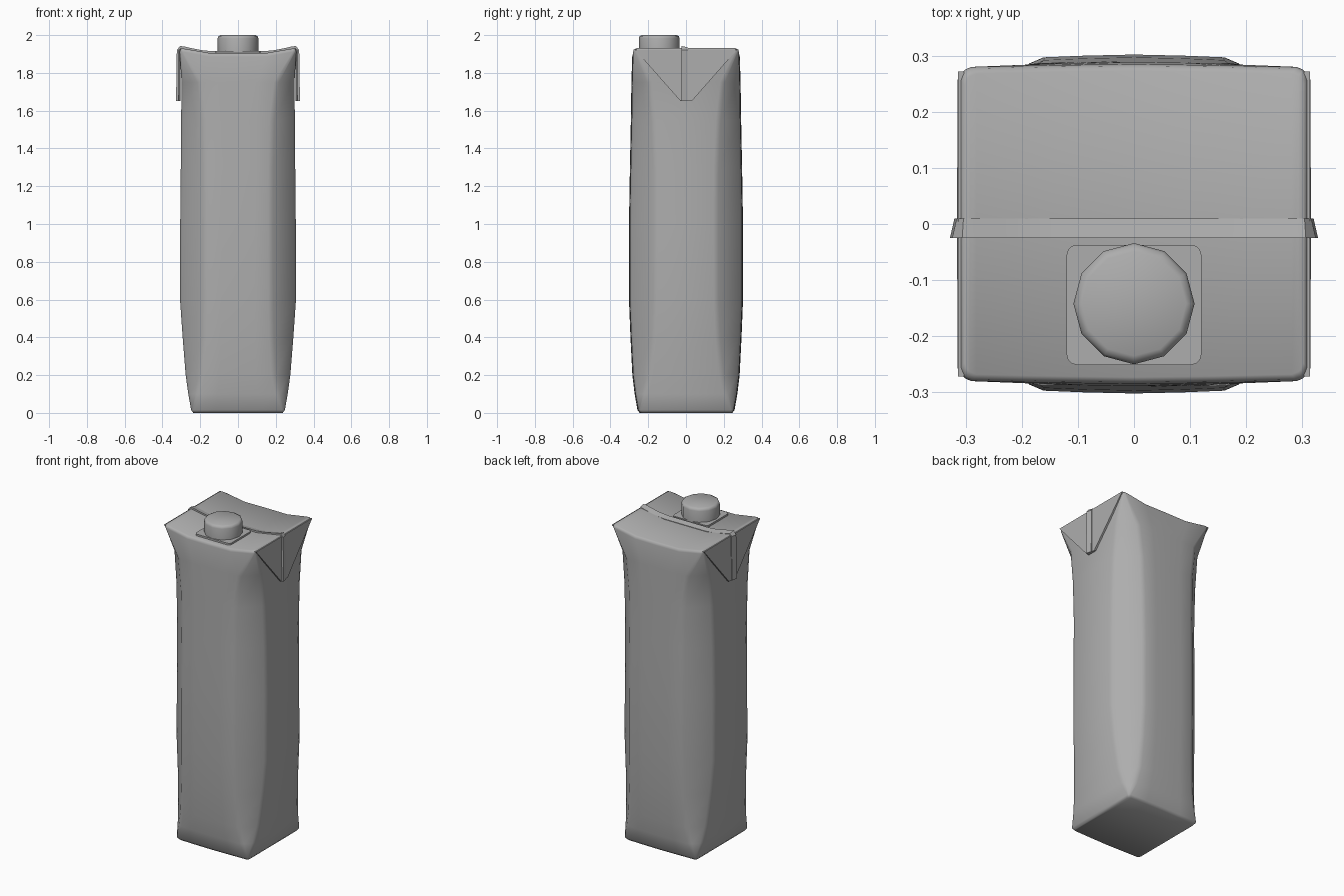
import bpy, bmesh, math
from mathutils import Vector

if "Cube" in bpy.data.objects:
    bpy.data.objects.remove(bpy.data.objects["Cube"])

grey = bpy.data.materials.new("carton_grey")
grey.diffuse_color = (0.42, 0.42, 0.42, 1)
grey.use_nodes = True
grey.node_tree.nodes["Principled BSDF"].inputs["Base Color"].default_value = grey.diffuse_color


def top_z(x):
    t = min(max((abs(x) - 0.13) / 0.17, 0), 1)
    return 1.904 + 0.028 * t * t * (1.6 - 0.6 * t)


def make(name, verts, faces, angle=30):
    me = bpy.data.meshes.new(name)
    bm = bmesh.new()
    vs = [bm.verts.new(v) for v in verts]
    for f in faces:
        bm.faces.new([vs[i] for i in f])
    bmesh.ops.recalc_face_normals(bm, faces=bm.faces)
    bm.to_mesh(me)
    bm.free()
    me.materials.append(grey)
    ob = bpy.data.objects.new(name, me)
    bpy.context.collection.objects.link(ob)
    bpy.ops.object.select_all(action='DESELECT')
    ob.select_set(True)
    bpy.context.view_layer.objects.active = ob
    bpy.ops.object.shade_smooth_by_angle(angle=math.radians(angle))
    return ob


def ring(hx, hy, cx, cy):
    # soft-cornered octagon: left to right along the front, then back along the rear
    p, q = Vector((cx, hy)), Vector((hx, cy))
    u = (q - p).normalized()
    r = min(0.015, 0.35 * (q - p).length)
    a = p + u * r
    b = q - u * r
    half = [(cx * 0.5, hy + 0.003), (cx - r, hy), tuple(a), tuple(b), (hx, cy - r)]
    row = [(-x, y) for x, y in reversed(half)] + [(0, hy + 0.005)] + half
    return [(x, -y) for x, y in row] + [(x, y) for x, y in reversed(row)]


# carton body: z, half width, half depth, front panel half width, side panel half depth
sections = [(0, .237, .24, .227, .23), (.015, .248, .252, .238, .242),
            (.1, .263, .267, .212, .213), (.2, .277, .279, .192, .19),
            (.4, .293, .289, .18, .17), (.6, .307, .297, .176, .162),
            (1.0, .306, .297, .175, .16), (1.3, .303, .292, .176, .162),
            (1.55, .301, .287, .182, .173), (1.75, .299, .284, .205, .195)]
verts = []
for z, *s in sections:
    verts += [(x, y, z) for x, y in ring(*s)]
for drop, *s in [(.018, .309, .28, .296, .267), (.006, .308, .277, .294, .263), (0, .302, .268, .288, .254)]:
    verts += [(x, y, top_z(x) - drop) for x, y in ring(*s)]
n = 22
levels = len(verts) // n
faces = [(k * n + i, k * n + (i + 1) % n, (k + 1) * n + (i + 1) % n, (k + 1) * n + i)
         for k in range(levels - 1) for i in range(n)]
for base in (0, (levels - 1) * n):
    faces += [(base + i, base + i + 1, base + n - 2 - i, base + n - 1 - i) for i in range(n // 2 - 1)]
make("carton_body", verts, faces, 60)

# folded triangular ears on both sides
outline = [(-.272, 1.925), (.272, 1.925), (.032, 1.652), (-.03, 1.652)]
for side, s in (("left", -1), ("right", 1)):
    v = [(s * (x0 + (1.93 - z) * 0.005), y, z) for x0 in (.303, .314) for y, z in outline]
    f = [(0, 1, 2, 3), (4, 5, 6, 7)] + [(i, (i + 1) % 4, 4 + (i + 1) % 4, 4 + i) for i in range(4)]
    make("ear_flap_" + side, v, f)

# sealed seam running over the top and down both ears
half = [(x, top_z(x)) for x in (.07, .14, .19, .24, .285)] + [(.303, 1.932), (.313, 1.92), (.317, 1.652)]
path = [(-x, z) for x, z in reversed(half)] + [(0, top_z(0))] + half
pts = [Vector(p) for p in path]
verts = []
for i, p in enumerate(pts):
    d = (pts[min(i + 1, len(pts) - 1)] - pts[max(i - 1, 0)]).normalized()
    nrm = Vector((-d.y, d.x))
    for y, off in ((-.025, -.006), (-.025, .011), (.01, .003), (.01, -.006)):
        q = p + nrm * off
        verts.append((q.x, y, q.y))
m = len(pts)
faces = [(4 * i + j, 4 * i + (j + 1) % 4, 4 * i + 4 + (j + 1) % 4, 4 * i + 4 + j)
         for i in range(m - 1) for j in range(4)]
faces += [(0, 1, 2, 3), tuple(4 * m - 4 + j for j in range(4))]
make("top_seam", verts, faces)

# spout base plate with rounded corners
plate = []
for sx, sy, a0 in ((1, 1, 0), (-1, 1, 90), (-1, -1, 180), (1, -1, 270)):
    for k in range(4):
        a = math.radians(a0 + 30 * k)
        plate.append((sx * .102 + .018 * math.cos(a), -.144 + sy * .089 + .018 * math.sin(a)))
k = len(plate)
verts = [(x, y, z) for z in (1.89, 1.915) for x, y in plate]
faces = [tuple(range(k)), tuple(range(k, 2 * k))]
faces += [(i, (i + 1) % k, k + (i + 1) % k, k + i) for i in range(k)]
make("spout_plate", verts, faces)

# twelve-sided screw cap with a softened top
profile = [(.107, 1.9), (.108, 1.983), (.104, 1.994), (.093, 2.0)]
verts = [(r * math.cos(i * math.pi / 6), -.142 + r * math.sin(i * math.pi / 6), z)
         for r, z in profile for i in range(12)]
faces = [(12 * j + i, 12 * j + (i + 1) % 12, 12 * j + 12 + (i + 1) % 12, 12 * j + 12 + i)
         for j in range(3) for i in range(12)]
faces += [tuple(range(12)), tuple(range(36, 48))]
make("screw_cap", verts, faces, 70)
